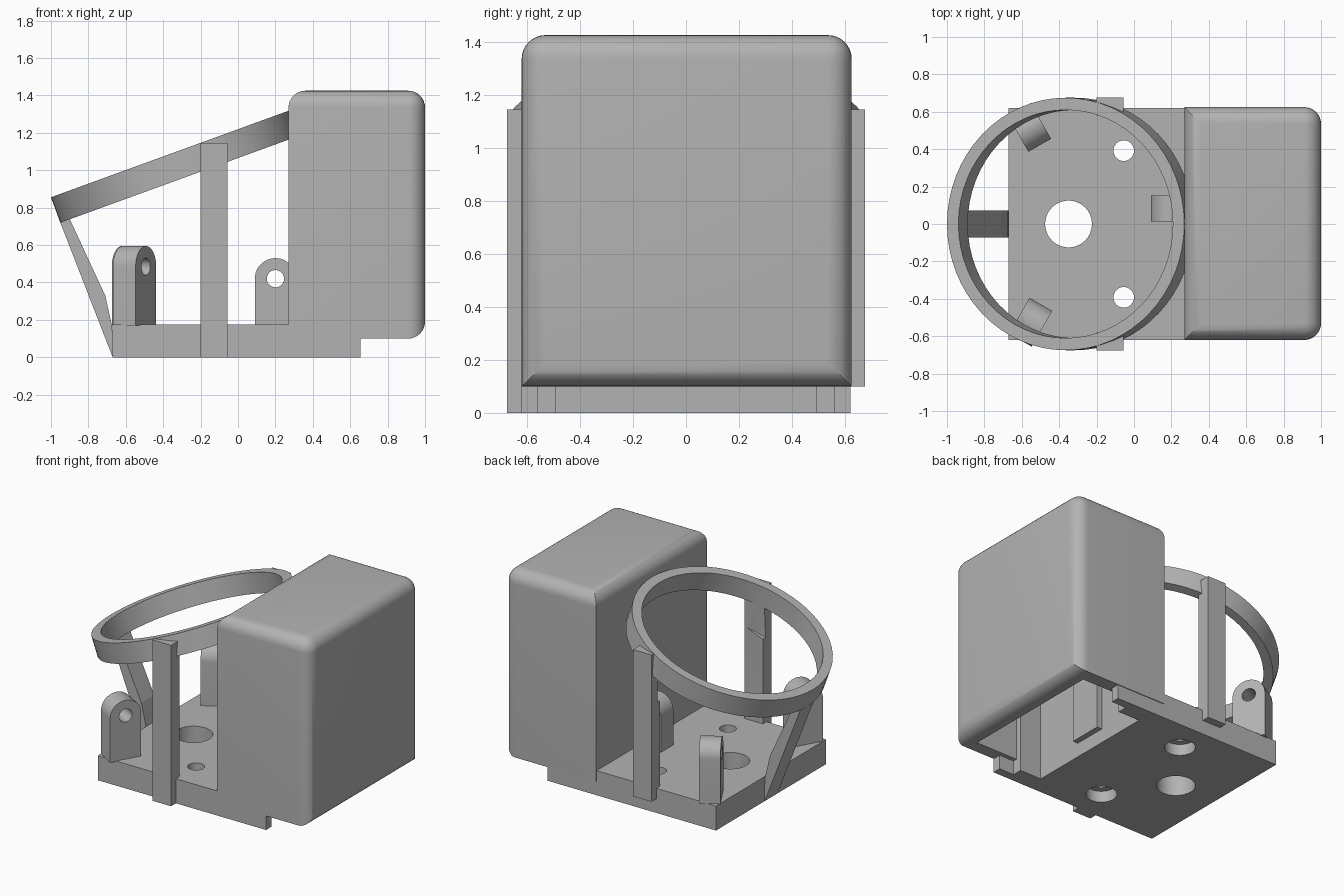
import bpy, bmesh, math
from mathutils import Matrix, Vector

if "Cube" in bpy.data.objects:
    bpy.data.objects.remove(bpy.data.objects["Cube"])

grey = bpy.data.materials.new("light grey plastic")
grey.use_nodes = True
GREY = (0.45, 0.45, 0.45, 1)
grey.diffuse_color = GREY
grey.node_tree.nodes["Principled BSDF"].inputs["Base Color"].default_value = GREY


def finish(name, bm):
    bmesh.ops.recalc_face_normals(bm, faces=bm.faces)
    mesh = bpy.data.meshes.new(name)
    bm.to_mesh(mesh)
    bm.free()
    mesh.materials.append(grey)
    obj = bpy.data.objects.new(name, mesh)
    bpy.context.collection.objects.link(obj)
    return obj


def block(name, low, high, round_edge=None, radius=0.09):
    bm = bmesh.new()
    bmesh.ops.create_cube(bm, size=1)
    for v in bm.verts:
        v.co = [h if c > 0 else l for c, l, h in zip(v.co, low, high)]
    if round_edge:
        edges = [e for e in bm.edges if round_edge(*e.verts)]
        bmesh.ops.bevel(bm, geom=edges, offset=radius, segments=8,
                        profile=0.5, affect='EDGES')
    return finish(name, bm)


def prism(name, points, depth, matrix=Matrix()):
    """Extrude a flat outline along local z, then place it."""
    bm = bmesh.new()
    face = bm.faces.new([bm.verts.new((a, b, 0)) for a, b in points])
    ext = bmesh.ops.extrude_face_region(bm, geom=[face])["geom"]
    for v in ext:
        if isinstance(v, bmesh.types.BMVert):
            v.co.z += depth
    bm.transform(matrix)
    return finish(name, bm)


def rod(name, radius, depth, matrix):
    """Cylinder from local z = 0 up to depth."""
    pts = [(radius * math.cos(i * math.tau / 64), radius * math.sin(i * math.tau / 64))
           for i in range(64)]
    return prism(name, pts, depth, matrix)


def cut(obj, *cutters):
    for c in cutters:
        mod = obj.modifiers.new("cut", 'BOOLEAN')
        mod.operation, mod.solver, mod.object = 'DIFFERENCE', 'EXACT', c
        bpy.context.view_layer.objects.active = obj
        bpy.ops.object.modifier_apply(modifier=mod.name)
        bpy.data.objects.remove(c)


def smooth(obj):
    bpy.ops.object.select_all(action='DESELECT')
    obj.select_set(True)
    bpy.context.view_layer.objects.active = obj
    bpy.ops.object.shade_smooth_by_angle(angle=math.radians(30))


T = Matrix.Translation

# Base plate: stepped open end, drain hole and two counterbored screw holes
half = [(0.37, 0.49), (0.54, 0.49), (0.54, 0.56), (0.655, 0.56), (0.655, 0.62), (-0.67, 0.62)]
outline = half + [(x, -y) for x, y in reversed(half)]
base = prism("base_plate", outline, 0.175)
cut(base, rod("drain", 0.125, 1, T((-0.35, 0, -0.5))))
for side in (-1, 1):
    at = (-0.055, 0.392 * side)
    cut(base, rod("screw", 0.055, 1, T((*at, -0.5))),
        rod("counterbore", 0.1, 0.2, T((*at, -0.12))))
smooth(base)

# Hollow housing, rounded on top and on the two outer upright edges
housing = block("housing", (0.27, -0.62, 0.1), (1, 0.625, 1.425),
                lambda a, b: min(a.co.z, b.co.z) > 1 or min(a.co.x, b.co.x) > 0.9)
cut(housing, block("cavity", (0.37, -0.53, -0.1), (0.87, 0.53, 1.3)))
smooth(housing)

# Stiffeners inside the housing
block("inner_rib", (0.36, -0.12, 0.1), (0.41, 0.12, 1.3))
for side, label in ((1, "left"), (-1, "right")):
    y = sorted((0.49 * side, 0.56 * side))
    block(label + "_inner_rail", (0.36, y[0], 0.1), (0.54, y[1], 1.3))

# Tilted ring, swept from the frame of its lower face
tilt = T((-0.316, 0, 0.95)) @ Matrix.Rotation(math.radians(-20), 4, 'Y')
ring = rod("ring", 0.675, 0.145, tilt)
cut(ring, rod("ring_bore", 0.61, 0.6, tilt @ T((0, 0, -0.3))))
smooth(ring)

# Side posts, hollowed where the ring opening passes
for side, label, foot in ((1, "left", 0.1), (-1, "right", 0)):
    y = sorted((0.58 * side, 0.675 * side))
    post = block(label + "_post", (-0.2, y[0], foot), (-0.055, y[1], 1.145))
    cut(post, rod("ring_bore", 0.61, 0.6, tilt @ T((0, 0, -0.2))))
    smooth(post)

# Leaning strut carrying the low end of the ring
strut_side = [(-0.67, 0), (-0.95, 0.72), (-0.9, 0.74), (-0.835, 0.6),
              (-0.71, 0.33), (-0.675, 0.175), (-0.66, 0)]
upright = Matrix.Rotation(math.radians(90), 4, 'X')
prism("ring_strut", strut_side, 0.144, T((0, 0.072, 0)) @ upright)


# Pivot lugs: round-headed tabs, cross-drilled, pointing outward
def lug(name, inner, angle, height):
    r = 0.11
    arc = [(r + r * math.cos(i * math.pi / 24), height + r * math.sin(i * math.pi / 24))
           for i in range(25)]
    place = (T((*inner, 0)) @ Matrix.Rotation(math.radians(angle), 4, 'Z')
             @ T((0, 0.07, 0)) @ upright)
    tab = prism(name, [(0, 0.17), (2 * r, 0.17)] + arc, 0.14, place)
    cut(tab, rod("pin_hole", 0.046, 0.4, place @ T((r, height, -0.1))))
    smooth(tab)


lug("housing_lug", (0.09, 0.083), 0, 0.42)
lug("left_lug", (-0.504, 0.421), 120, 0.485)
lug("right_lug", (-0.498, -0.43), 240, 0.485)
